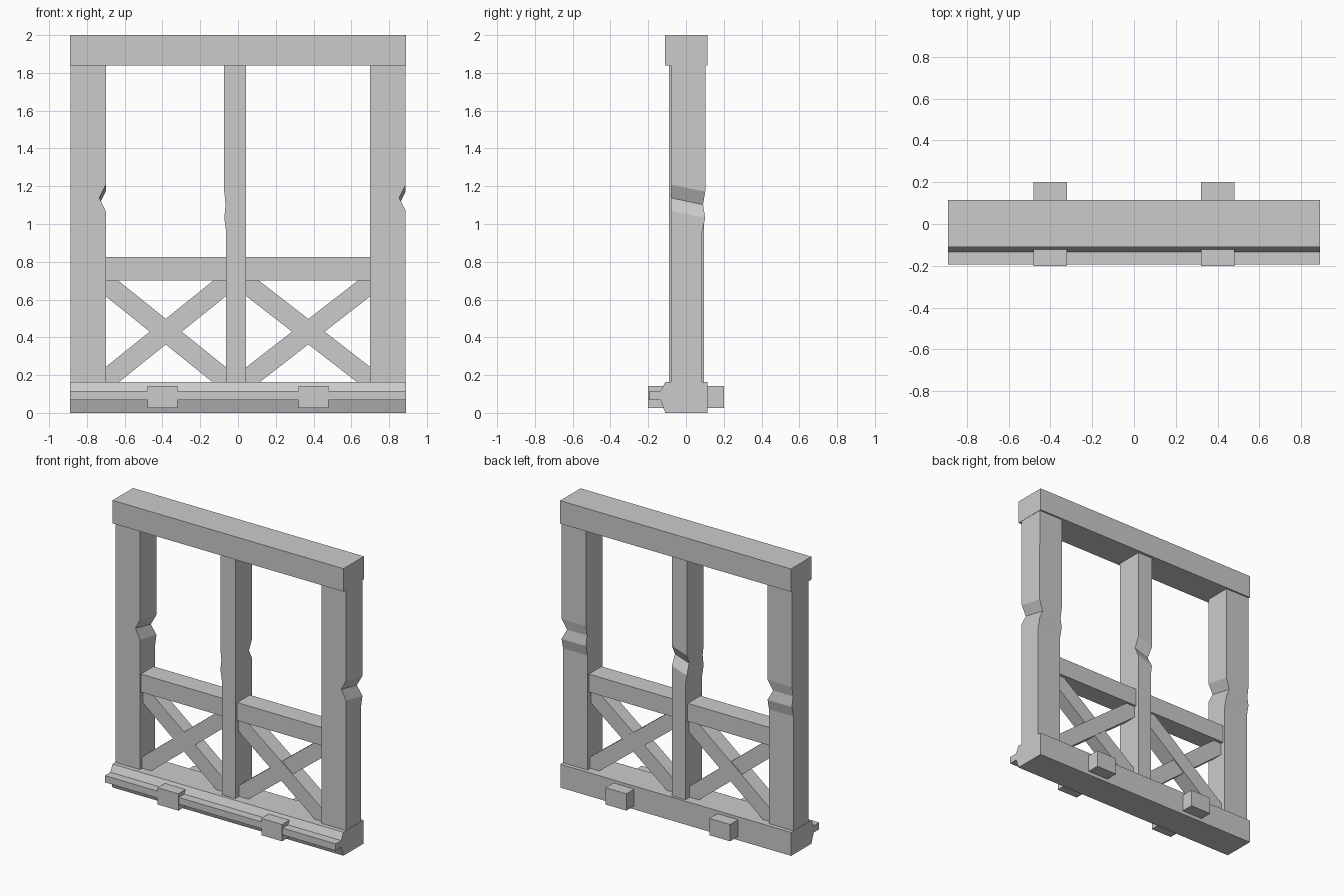
import bpy, bmesh
from mathutils import Matrix

if "Cube" in bpy.data.objects:
    bpy.data.objects.remove(bpy.data.objects["Cube"])


def finish(name, bm):
    bmesh.ops.recalc_face_normals(bm, faces=bm.faces)
    me = bpy.data.meshes.new(name)
    bm.to_mesh(me)
    bm.free()
    ob = bpy.data.objects.new(name, me)
    bpy.context.collection.objects.link(ob)
    return ob


def box(name, x0, x1, y0, y1, z0, z1):
    bm = bmesh.new()
    bmesh.ops.create_cube(bm, size=1)
    for v in bm.verts:
        v.co.x = x1 if v.co.x > 0 else x0
        v.co.y = y1 if v.co.y > 0 else y0
        v.co.z = z1 if v.co.z > 0 else z0
    return finish(name, bm)


def prism(name, pts, offset):
    """Extrude a closed 3D outline by an offset vector."""
    bm = bmesh.new()
    f = bm.faces.new([bm.verts.new(p) for p in pts])
    r = bmesh.ops.extrude_face_region(bm, geom=[f], use_keep_orig=True)
    verts = [g for g in r["geom"] if isinstance(g, bmesh.types.BMVert)]
    bmesh.ops.translate(bm, verts=verts, vec=offset)
    return finish(name, bm)


def post(name, width, depth, loc, turn=False):
    """Notched post: worn nick across +x, slight swelling of the upper +y face."""
    # z, nick depth, swelling, tilt of the ring
    rings = [(0.1, 0, 0, 0), (0.96, 0, 0, 0), (1.05, 0, 0.1, 1),
             (1.12, 0.035, 0.03, 1), (1.19, 0, 0.1, 1), (1.86, 0, 0.11, 0)]
    bm = bmesh.new()
    loops = []
    for z, nick, swell, tilt in rings:
        x0, x1 = -width / 2, width / 2 - nick
        y0, y1 = -depth / 2, depth / 2 + swell * depth
        s = 0.018 * tilt
        loops.append([bm.verts.new(p) for p in (
            (x0, y0, z + s), (x1, y0, z + s), (x1, y1, z - s), (x0, y1, z - s))])
    for a, b in zip(loops, loops[1:]):
        for i in range(4):
            j = (i + 1) % 4
            bm.faces.new((a[i], a[j], b[j], b[i]))
    bm.faces.new(loops[0])
    bm.faces.new(loops[-1])
    if turn:
        bm.transform(Matrix.Rotation(1.5707963, 4, 'Z'))
    bm.transform(Matrix.Translation(loc))
    return finish(name, bm)


# Top beam
box("top_beam", -0.89, 0.89, -0.11, 0.115, 1.84, 2.0)

# Base sill with front ledge, one profile along x
profile = [(0.113, 0), (0.113, 0.163), (-0.11, 0.163), (-0.135, 0.115), (-0.195, 0.115),
           (-0.195, 0.068), (-0.135, 0.068), (-0.11, 0)]
prism("base_sill", [(-0.89, y, z) for y, z in profile], (1.78, 0, 0))

# Pegs passing through the sill
for side, x in (("left", -0.4), ("right", 0.4)):
    box(side + "_peg", x - 0.08, x + 0.08, -0.2, 0.2, 0.025, 0.142)

# Posts; the centre one is slimmer and turned so its nick faces back
post("left_post", 0.188, 0.165, (-0.794, 0.003, 0))
post("right_post", 0.188, 0.165, (0.794, 0.003, 0))
post("centre_post", 0.185, 0.105, (-0.01, 0.003, 0), turn=True)

# Lower panels: rail and crossed braces on each side
for side, x0, x1 in (("left", -0.71, -0.055), ("right", 0.035, 0.71)):
    box(side + "_rail", x0, x1, -0.07, 0.07, 0.70, 0.825)
    z0, z1, cx, cz = 0.155, 0.705, 0.07, 0.08
    for kind, a, b, c, half in (("rising", x0, x1, cx, 0.055),
                                ("falling", x1, x0, -cx, 0.048)):
        if side == "right":
            half = 0.103 - half
        outline = [(a, z0), (a + c, z0), (b, z1 - cz), (b, z1), (b - c, z1), (a, z0 + cz)]
        prism(f"{side}_{kind}_brace", [(x, -half, z) for x, z in outline], (0, 2 * half, 0))
